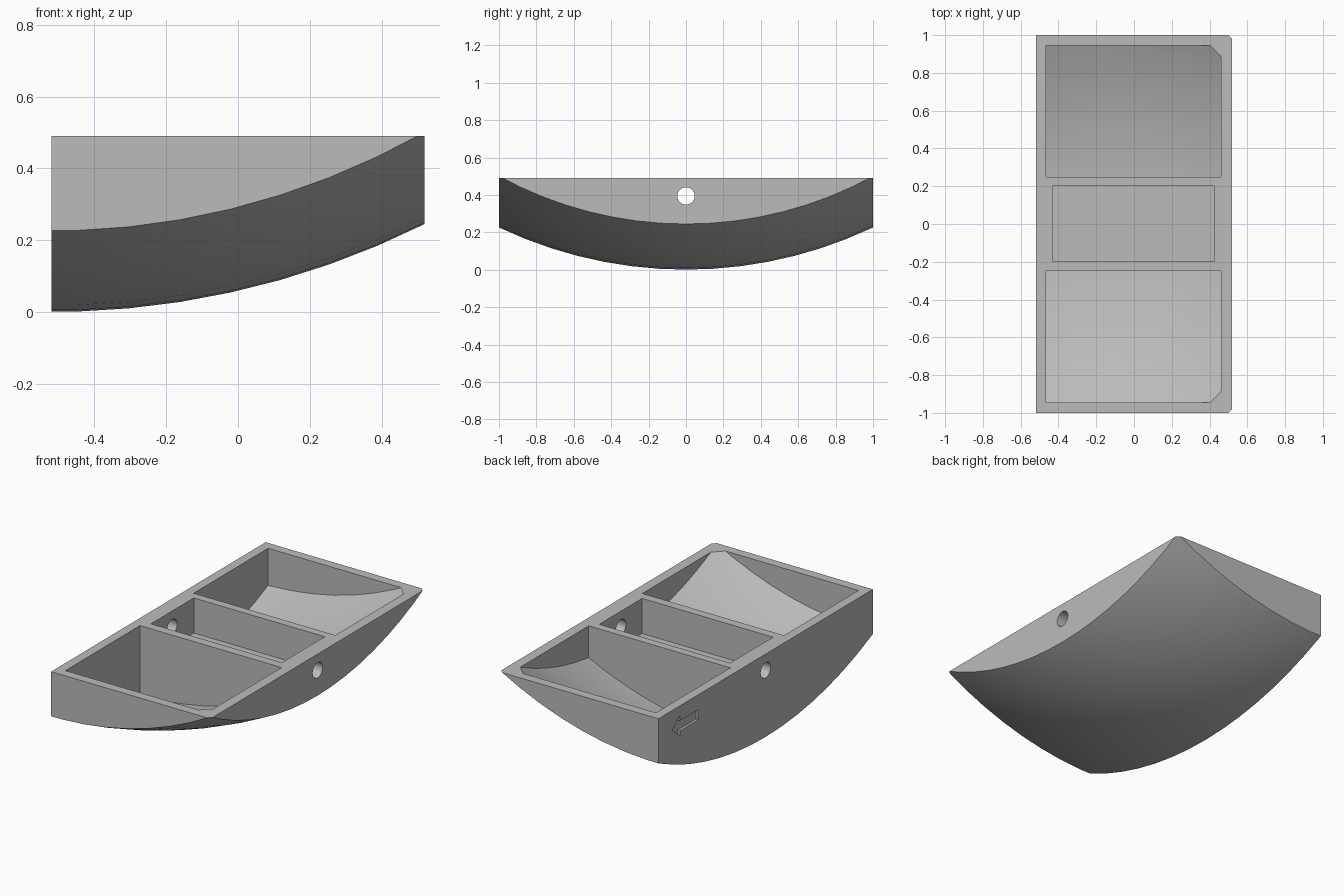
import bpy, bmesh, math
from mathutils import Matrix, Vector

if "Cube" in bpy.data.objects:
    bpy.data.objects.remove(bpy.data.objects["Cube"], do_unlink=True)

HALF_X, HALF_Y, TOP = 0.52, 1.0, 0.49
RADIUS, SKIN = 2.33, 0.063
CENTRE = Vector((-HALF_X, 0, RADIUS))

grey = bpy.data.materials.new("plain grey")
grey.use_nodes = True
grey.diffuse_color = (0.5, 0.5, 0.5, 1)
grey.node_tree.nodes["Principled BSDF"].inputs["Base Color"].default_value = (0.5, 0.5, 0.5, 1)


def make(name, bm):
    mesh = bpy.data.meshes.new(name)
    bmesh.ops.recalc_face_normals(bm, faces=bm.faces)
    bm.to_mesh(mesh)
    bm.free()
    mesh.materials.append(grey)
    ob = bpy.data.objects.new(name, mesh)
    bpy.context.collection.objects.link(ob)
    return ob


def box(name, low, high):
    bm = bmesh.new()
    low, high = Vector(low), Vector(high)
    place = Matrix.Translation((low + high) / 2) @ Matrix.Diagonal((*(high - low), 1))
    bmesh.ops.create_cube(bm, size=1, matrix=place)
    return make(name, bm)


def ball(name, radius):
    bm = bmesh.new()
    place = Matrix.Translation(CENTRE) @ Matrix.Rotation(math.pi / 2, 4, "Y")
    bmesh.ops.create_uvsphere(bm, u_segments=100, v_segments=51, radius=radius, matrix=place)
    return make(name, bm)


def combine(target, tool, operation):
    """Apply a boolean, then discard the tool object."""
    mod = target.modifiers.new("cut", "BOOLEAN")
    mod.operation, mod.object, mod.solver = operation, tool, "EXACT"
    bpy.context.view_layer.objects.active = target
    bpy.ops.object.modifier_apply(modifier=mod.name)
    bpy.data.objects.remove(tool, do_unlink=True)


# Quarter-dome body: a block trimmed by a large sphere
body = box("rocker_body", (-HALF_X, -HALF_Y, -0.2), (HALF_X, HALF_Y, TOP))
combine(body, ball("outer_sphere", RADIUS), "INTERSECT")

# End compartments with curved floors
for low_y, high_y in ((-0.945, -0.25), (0.25, 0.945)):
    pocket = box("end_pocket", (-0.465, low_y, -0.2), (0.46, high_y, TOP + 0.1))
    combine(pocket, ball("inner_sphere", RADIUS - SKIN), "INTERSECT")
    combine(body, pocket, "DIFFERENCE")

# Middle compartment with a flat floor
combine(body, box("middle_pocket", (-0.43, -0.198, 0.283), (0.425, 0.202, TOP + 0.1)), "DIFFERENCE")

# Axle hole through both long walls
bm = bmesh.new()
bmesh.ops.create_cone(bm, cap_ends=True, segments=48, radius1=0.046, radius2=0.046, depth=1.4,
                      matrix=Matrix.Translation((0, 0, 0.395)) @ Matrix.Rotation(math.pi / 2, 4, "Y"))
combine(body, make("axle_hole", bm), "DIFFERENCE")

# Direction arrow engraved in the tall wall
bm = bmesh.new()
outline = [(0.63, 0.03), (0.80, 0.03), (0.80, 0.06), (0.87, 0)]
outline += [(y, -z) for y, z in reversed(outline[:3])]
face = bm.faces.new([bm.verts.new((-HALF_X - 0.02, y, 0.372 + z)) for y, z in outline])
side = bmesh.ops.extrude_face_region(bm, geom=[face])["geom"]
bmesh.ops.translate(bm, vec=(0.035, 0, 0), verts=[v for v in side if isinstance(v, bmesh.types.BMVert)])
combine(body, make("arrow_cut", bm), "DIFFERENCE")

# Smooth the curved skin, keep the corners crisp
bpy.ops.object.select_all(action="DESELECT")
body.select_set(True)
bpy.context.view_layer.objects.active = body
bpy.ops.object.shade_smooth_by_angle(angle=math.radians(20))
